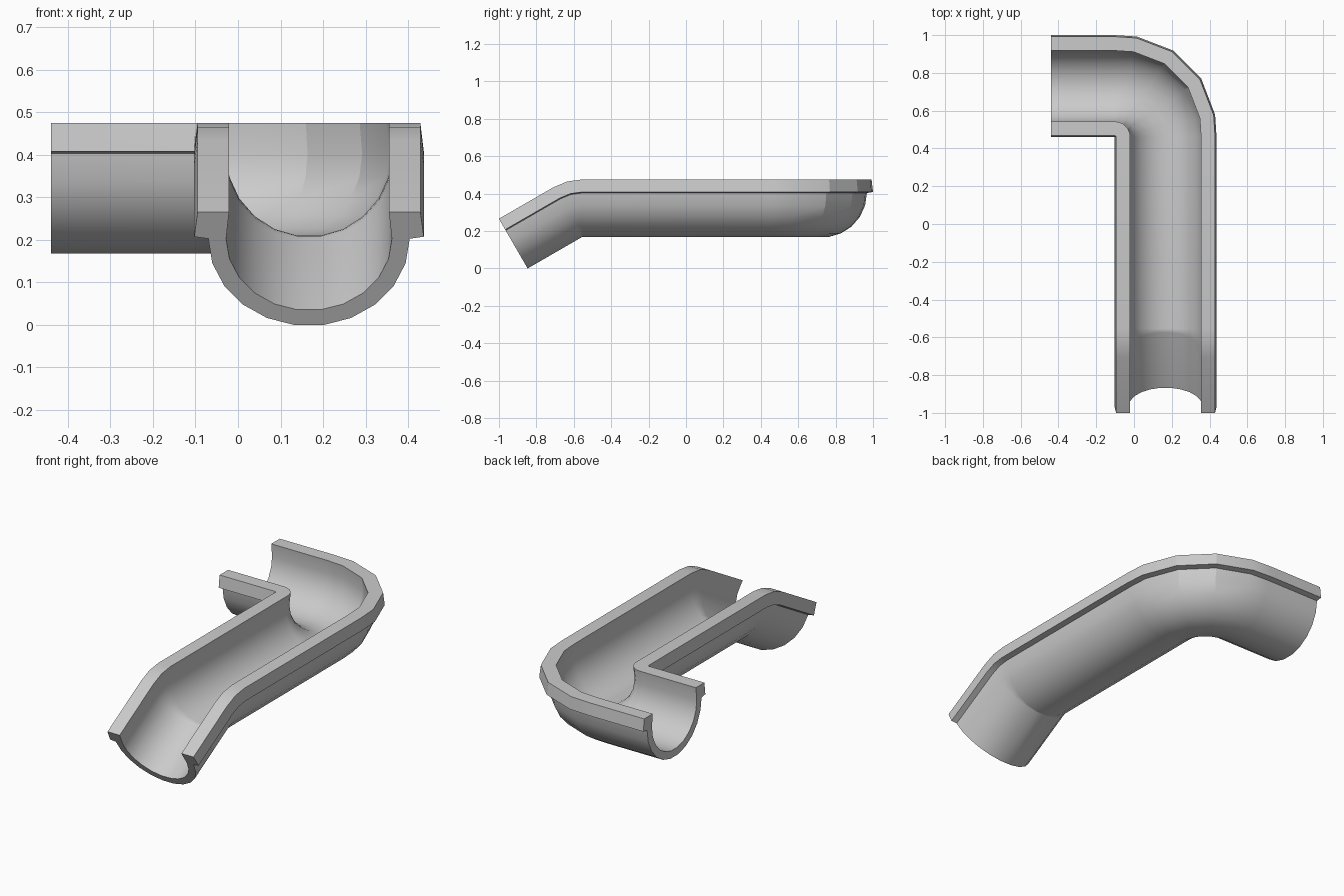
import bpy, bmesh, math

if "Cube" in bpy.data.objects:
    bpy.data.objects.remove(bpy.data.objects["Cube"])

CX, PX, PY = 0.167, -0.103, 0.46      # channel axis, pivot of the flat turn
BY, BZ = -0.555, 0.17                 # pivot of the downward bend
HALF, CZ = 0.27, 0.4026               # lip half width, pipe centre height
SEG = 11


def arc(r, sign):
    pts = []
    for i in range(SEG + 1):
        a = math.pi * i / SEG
        pts.append((sign * r * math.cos(a), CZ - r * math.sin(a)))
    return pts


# Cross-section: outer half pipe, left lip, inner half pipe, right lip
profile = arc(0.237, 1)
profile += [(-HALF, 0.408), (-0.262, 0.475), (-0.188, 0.475)]
profile += arc(0.195, -1)
profile += [(0.188, 0.475), (0.262, 0.475), (HALF, 0.408)]


def turn(angle, bulge=1.0, shift=0.0):
    a = math.radians(angle)
    return [(PX + (u + HALF) * bulge * math.cos(a) + shift,
             PY + (u + HALF) * bulge * math.sin(a), v) for u, v in profile]


def bend(angle, length=0.0):
    t = math.radians(angle)
    return [(CX + u, BY - (v - BZ) * math.sin(t) - length * math.cos(t),
             BZ + (v - BZ) * math.cos(t) - length * math.sin(t)) for u, v in profile]


# Sections along the run: short arm, flat turn, long leg, sloping spout
rings = [turn(90, shift=-0.44 - PX), turn(90)]
rings += [turn(a, f) for a, f in ((77.5, 1.01), (56, 1.025), (34, 1.025), (12.5, 1.01))]
rings += [turn(0), bend(0), bend(15), bend(30), bend(30, 0.338)]

bm = bmesh.new()
loops = [[bm.verts.new(p) for p in ring] for ring in rings]
n = len(profile)
for a, b in zip(loops, loops[1:]):
    for i in range(n):
        j = (i + 1) % n
        bm.faces.new((a[i], a[j], b[j], b[i]))
bm.faces.new(loops[0][::-1])
bm.faces.new(loops[-1])
bmesh.ops.remove_doubles(bm, verts=bm.verts, dist=0.0005)
bmesh.ops.recalc_face_normals(bm, faces=bm.faces)
mesh = bpy.data.meshes.new("curved_gutter")
bm.to_mesh(mesh)
bm.free()

gutter = bpy.data.objects.new("curved_gutter", mesh)
bpy.context.collection.objects.link(gutter)
bpy.context.view_layer.objects.active = gutter
gutter.select_set(True)
bpy.ops.object.shade_smooth_by_angle(angle=math.radians(20))
